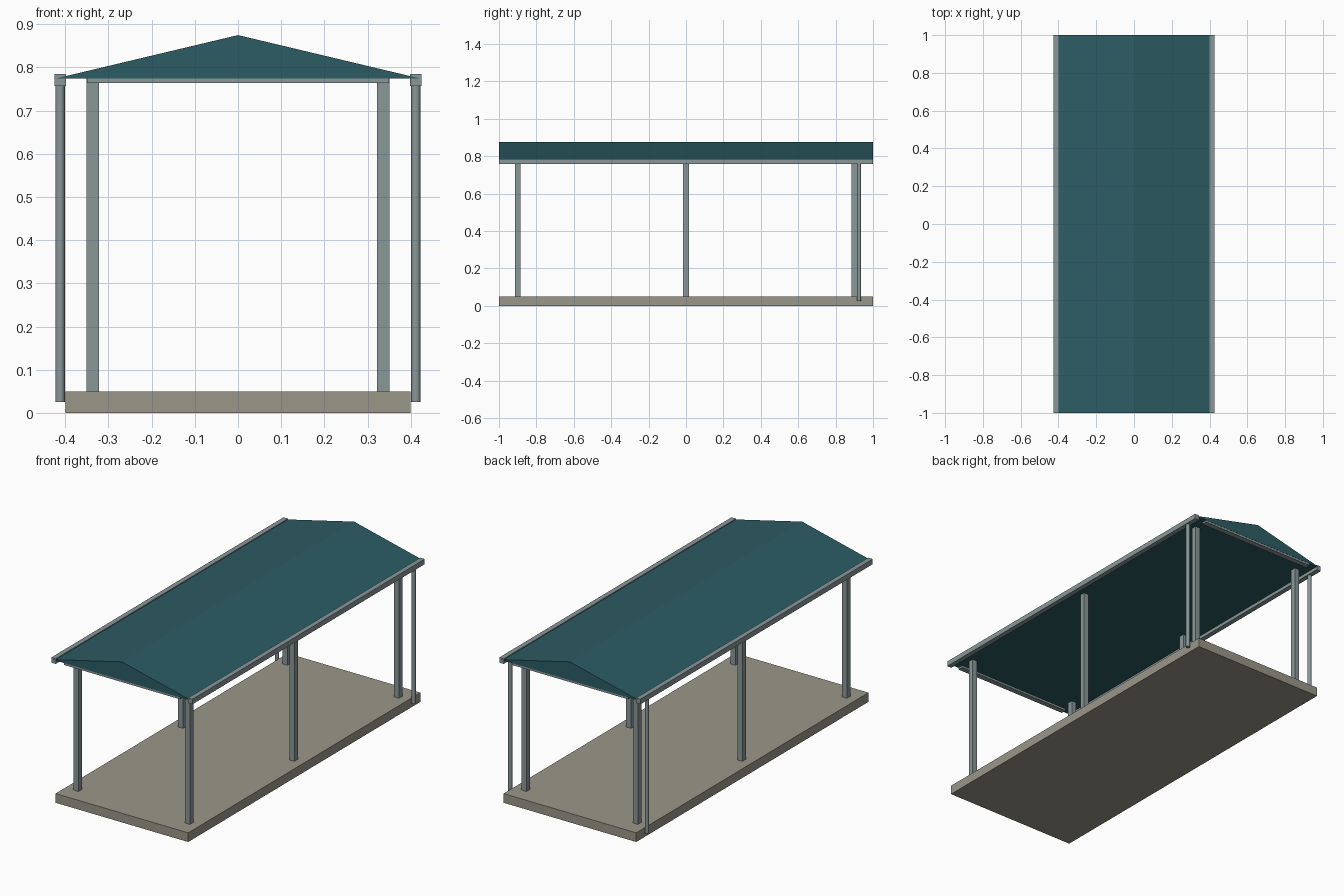
import bpy, bmesh

if "Cube" in bpy.data.objects:
    bpy.data.objects.remove(bpy.data.objects["Cube"])

def srgb(r, g, b):
    return tuple((c / 255 / 12.92) if c < 11 else ((c / 255 + 0.055) / 1.055) ** 2.4 for c in (r, g, b)) + (1,)

def material(name, rgb):
    m = bpy.data.materials.new(name)
    m.diffuse_color = srgb(*rgb)
    m.use_nodes = True
    m.node_tree.nodes["Principled BSDF"].inputs["Base Color"].default_value = m.diffuse_color
    return m

teal = material("teal roofing", (44, 92, 100))
steel = material("grey steel", (138, 151, 153))
concrete = material("warm concrete", (154, 150, 137))

def box(name, x, y, z, mat):
    """Box from (min, max) ranges on each axis."""
    bpy.ops.mesh.primitive_cube_add(size=1, location=[sum(r) / 2 for r in (x, y, z)])
    o = bpy.context.object
    o.name = name
    o.scale = [r[1] - r[0] for r in (x, y, z)]
    bpy.ops.object.transform_apply(location=False, rotation=False, scale=True)
    o.data.materials.append(mat)
    return o

# floor slab
box("floor_slab", (-0.4, 0.4), (-1, 1), (0, 0.05), concrete)

# gable roof: triangle extruded along y
bm = bmesh.new()
tri = bm.faces.new([bm.verts.new(p) for p in ((-0.42, -1, 0.775), (0.42, -1, 0.775), (0, -1, 0.875))])
ext = bmesh.ops.extrude_face_region(bm, geom=[tri], use_keep_orig=True)
bmesh.ops.translate(bm, vec=(0, 2, 0), verts=[v for v in ext["geom"] if isinstance(v, bmesh.types.BMVert)])
bmesh.ops.recalc_face_normals(bm, faces=bm.faces)
mesh = bpy.data.meshes.new("roof")
bm.to_mesh(mesh)
bm.free()
mesh.materials.append(teal)
bpy.context.collection.objects.link(bpy.data.objects.new("roof", mesh))

# cross beams under the gables
for y, end in ((-0.984, "front"), (0.984, "back")):
    box(end + "_beam", (-0.35, 0.35), (y - 0.015, y + 0.015), (0.764, 0.78), steel)

for s, side in ((-1, "left"), (1, "right")):
    # posts
    for y, pos in ((-0.9, "front"), (0, "middle"), (0.9, "back")):
        cx = s * 0.336
        box(f"{side}_{pos}_post", (cx - 0.0145, cx + 0.0145), (y - 0.015, y + 0.015), (0.05, 0.776), steel)
    # gutter along the eave
    cx = s * 0.412
    box(side + "_gutter", (cx - 0.0135, cx + 0.0135), (-1, 1), (0.757, 0.785), steel)
    # round downpipe at the back corner
    bpy.ops.mesh.primitive_cylinder_add(vertices=16, radius=0.0108, depth=0.74, location=(cx, 0.925, 0.395))
    pipe = bpy.context.object
    pipe.name = side + "_downpipe"
    pipe.data.materials.append(steel)
    bpy.ops.object.shade_smooth_by_angle()
